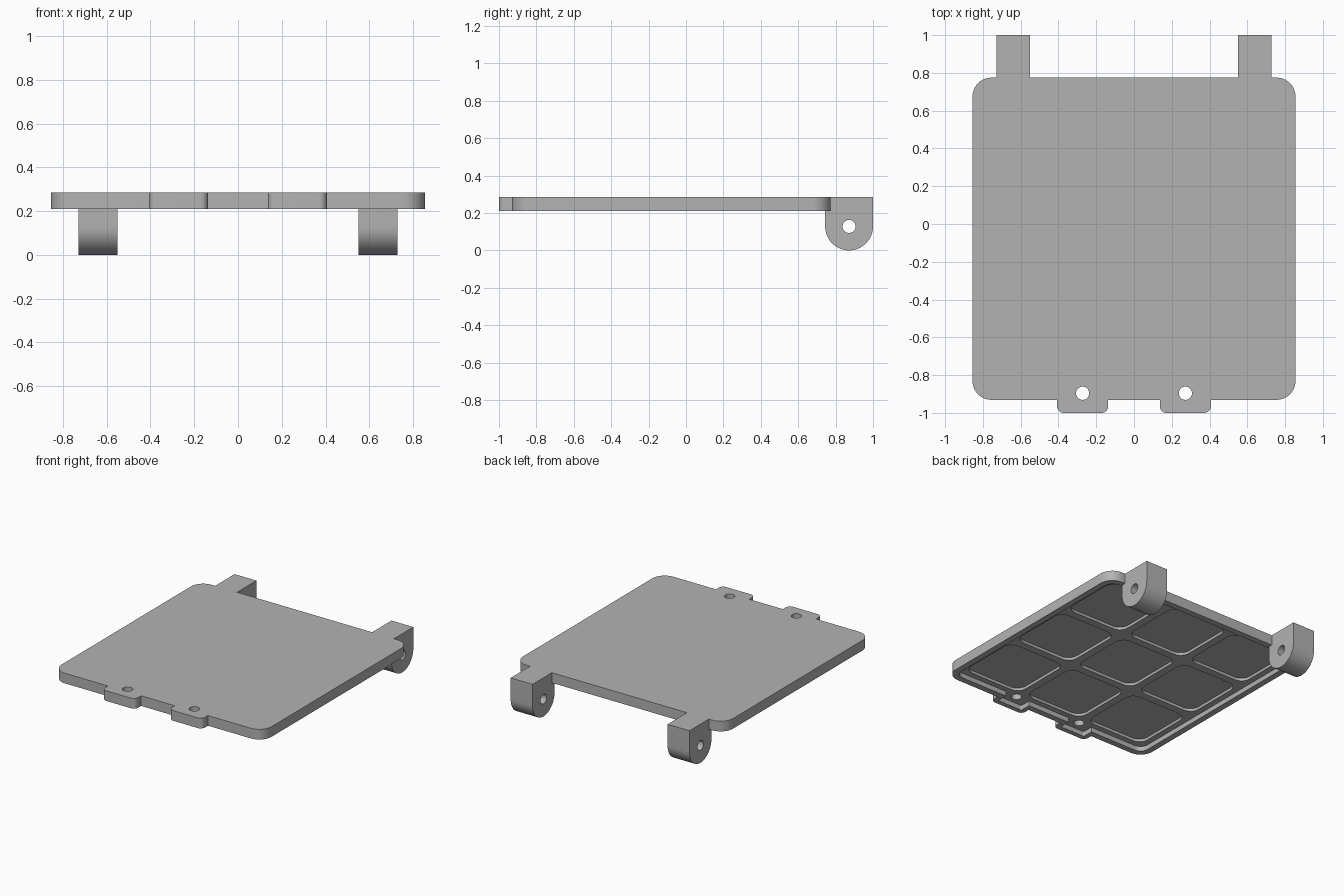
import bpy, bmesh
from math import cos, sin, pi

cube = bpy.data.objects.get("Cube")
if cube:
    bpy.data.objects.remove(cube, do_unlink=True)

grey = bpy.data.materials.new("plain grey")
grey.use_nodes = True
colour = (0.45, 0.45, 0.45, 1)
grey.diffuse_color = colour
grey.node_tree.nodes["Principled BSDF"].inputs["Base Color"].default_value = colour

TOP, BOTTOM = 0.285, 0.21
MID_Y = -0.078          # centre of the panel
FLOOR, POCKET = 0.245, 0.265


def arc(cx, cy, r, start, end, steps):
    return [(cx + r * cos(start + (end - start) * i / steps),
             cy + r * sin(start + (end - start) * i / steps)) for i in range(steps + 1)]


def rounded(x0, x1, y0, y1, r, steps=10):
    corners = [(x1 - r, y1 - r), (x0 + r, y1 - r), (x0 + r, y0 + r), (x1 - r, y0 + r)]
    return [p for i, (cx, cy) in enumerate(corners)
            for p in arc(cx, cy, r, i * pi / 2, (i + 1) * pi / 2, steps)]


def circle(cx, cy, r, steps=32):
    return arc(cx, cy, r, 0, 2 * pi, steps)[:-1]


def prism(name, profile, low, high, along_x=False):
    """Extrude a profile along z, or a (y, z) profile along x."""
    bm = bmesh.new()
    place = (lambda u, v, w: (w, u, v)) if along_x else (lambda u, v, w: (u, v, w))
    rings = [[bm.verts.new(place(u, v, w)) for u, v in profile] for w in (low, high)]
    bm.faces.new(rings[0][::-1])
    bm.faces.new(rings[1])
    n = len(profile)
    for i in range(n):
        j = (i + 1) % n
        bm.faces.new((rings[0][i], rings[0][j], rings[1][j], rings[1][i]))
    mesh = bpy.data.meshes.new(name)
    bm.to_mesh(mesh)
    bm.free()
    mesh.materials.append(grey)
    obj = bpy.data.objects.new(name, mesh)
    bpy.context.collection.objects.link(obj)
    return obj


def combine(target, other, operation):
    mod = target.modifiers.new("combine", "BOOLEAN")
    mod.operation, mod.solver, mod.object = operation, "EXACT", other
    bpy.context.view_layer.objects.active = target
    bpy.ops.object.modifier_apply(modifier=mod.name)
    bpy.data.objects.remove(other, do_unlink=True)


# Panel with two latch tabs on the front edge
panel = prism("panel", rounded(-0.855, 0.855, -0.931, 0.775, 0.1), BOTTOM, TOP)
for s in (-1, 1):
    tab = prism("tab", rounded(s * 0.272 - 0.135, s * 0.272 + 0.135, -1, -0.8, 0.035), BOTTOM, TOP)
    combine(panel, tab, "UNION")

# Hollow underside that leaves a thin rim
cavity = prism("cavity", rounded(-0.81, 0.81, -0.886, 0.73, 0.06), 0.15, FLOOR)
combine(panel, cavity, "DIFFERENCE")
for s in (-1, 1):
    hollow = prism("hollow", rounded(s * 0.272 - 0.1, s * 0.272 + 0.1, -0.965, -0.8, 0.01), 0.15, FLOOR)
    combine(panel, hollow, "DIFFERENCE")

# Three by three grid of rounded pockets
half, pitch = 0.236, 0.53
for i in (-1, 0, 1):
    for j in (-1, 0, 1):
        x, y = i * pitch, MID_Y + j * pitch
        pocket = prism("pocket", rounded(x - half, x + half, y - half, y + half, 0.07, 8), 0.18, POCKET)
        combine(panel, pocket, "DIFFERENCE")

# Screw holes in the tabs, then pierced hinge lugs on the back edge
for s in (-1, 1):
    hole = prism("hole", circle(s * 0.272, -0.896, 0.035), 0.1, 0.4)
    combine(panel, hole, "DIFFERENCE")
for s in (-1, 1):
    outline = arc(0.872, 0.128, 0.128, pi, 2 * pi, 32) + [(1, TOP), (0.744, TOP)]
    a, b = sorted((s * 0.55, s * 0.728))
    lug = prism("hinge_lug", outline, a, b, along_x=True)
    bore = prism("bore", circle(0.872, 0.128, 0.035), a - 0.1, b + 0.1, along_x=True)
    combine(lug, bore, "DIFFERENCE")
    combine(panel, lug, "UNION")

# Smooth the curved walls and keep crisp edges
bpy.ops.object.select_all(action="DESELECT")
panel.select_set(True)
bpy.context.view_layer.objects.active = panel
bpy.ops.object.shade_smooth_by_angle(angle=pi / 6)
